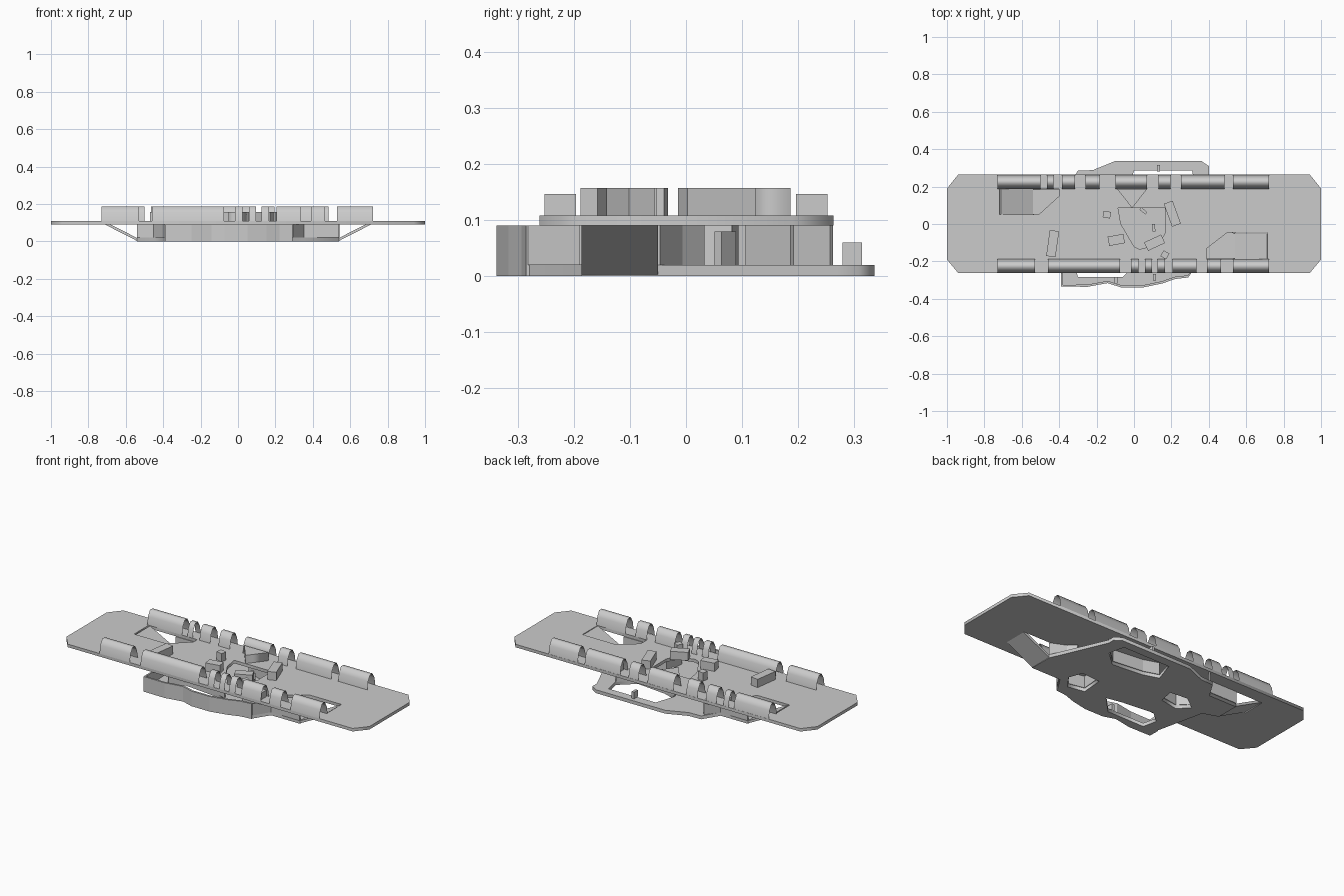
import bpy, bmesh
from mathutils import Matrix

if "Cube" in bpy.data.objects:
    bpy.data.objects.remove(bpy.data.objects["Cube"])


def slab(name, loops, z0, z1):
    """Flat slab from an outline plus hole outlines."""
    cu = bpy.data.curves.new(name, 'CURVE')
    cu.dimensions, cu.fill_mode = '2D', 'BOTH'
    cu.extrude = (z1 - z0) / 2
    for pts in loops:
        s = cu.splines.new('POLY')
        s.points.add(len(pts) - 1)
        for p, (x, y) in zip(s.points, pts):
            p.co = (x, y, 0, 1)
        s.use_cyclic_u = True
    ob = bpy.data.objects.new(name, cu)
    ob.location.z = (z0 + z1) / 2
    bpy.context.collection.objects.link(ob)
    bpy.ops.object.select_all(action='DESELECT')
    ob.select_set(True)
    bpy.context.view_layer.objects.active = ob
    bpy.ops.object.convert(target='MESH')
    return ob


def strip(name, path, offset, thick=0.0, closed=False, smooth=False):
    """Sheet swept from a 3D path along an offset vector."""
    n = len(path)
    verts = list(path) + [tuple(a + b for a, b in zip(p, offset)) for p in path]
    faces = [(i, (i + 1) % n, n + (i + 1) % n, n + i) for i in range(n if closed else n - 1)]
    me = bpy.data.meshes.new(name)
    me.from_pydata(verts, [], faces)
    for f in me.polygons:
        f.use_smooth = smooth
    ob = bpy.data.objects.new(name, me)
    bpy.context.collection.objects.link(ob)
    if thick:
        m = ob.modifiers.new("thickness", 'SOLIDIFY')
        m.thickness, m.offset = thick, 0
    return ob


def wall(name, pts, thick=0.008, z0=0.02, z1=0.09, closed=False):
    return strip(name, [(x, y, z0) for x, y in pts], (0, 0, z1 - z0), thick, closed)


def block(name, x, y, sx, sy, deg, z0, z1):
    bm = bmesh.new()
    bmesh.ops.create_cube(bm, size=1, matrix=Matrix.Translation((x, y, (z0 + z1) / 2))
                          @ Matrix.Rotation(deg * 0.0174533, 4, 'Z')
                          @ Matrix.Diagonal((sx, sy, z1 - z0, 1)))
    me = bpy.data.meshes.new(name)
    bm.to_mesh(me)
    bm.free()
    bpy.context.collection.objects.link(bpy.data.objects.new(name, me))


# upper deck with two ramp openings and the broken centre opening
deck = [(-1, -.19), (-.94, -.262), (.94, -.262), (1, -.19), (1, .19), (.94, .264), (-.94, .264), (-1, .19)]
hole_back = [(-.72, .05), (-.51, .05), (-.4, .15), (-.4, .187), (-.72, .187)]
hole_front = [(.715, -.045), (.5, -.045), (.39, -.13), (.39, -.187), (.715, -.187)]
hole_mid = [(-.085, .085), (-.07, .0), (0, -.12), (.03, -.135), (.13, -.11), (.165, -.05), (.165, .085)]
slab("upper_deck", [deck, hole_back, hole_front, hole_mid], .09, .108)

# lower floor with openings between its walkways
front_edge = [(-.385, -.27), (-.385, -.33), (-.25, -.33), (-.14, -.31), (-.07, -.333),
              (.05, -.333), (.15, -.312), (.22, -.288), (.29, -.28)]
back_edge = [(.4, .27), (.4, .31), (.36, .337), (-.1, .337), (-.22, .288), (-.3, .285)]
outline = front_edge + [(.35, -.187), (.54, -.187), (.54, -.05)] + back_edge \
    + [(-.36, .187), (-.54, .187), (-.54, .05), (-.45, .02)]
opening_back = [(-.04, .16), (.05, .13), (.24, .11), (.33, .19), (.31, .287), (.0, .285)]
opening_front = [(.04, -.18), (-.06, -.16), (-.25, -.14), (-.32, -.2), (-.3, -.283), (-.06, -.283)]
opening_right = [(.18, -.07), (.3, -.06), (.33, -.14), (.27, -.22), (.17, -.2)]
opening_left = [(-.18, .08), (-.29, .09), (-.37, .03), (-.31, -.03), (-.2, -.01)]
slab("lower_floor", [outline, opening_back, opening_front, opening_right, opening_left], 0, .02)

# walls of the lower level
wall("front_wall", front_edge, .012, 0)
wall("back_inner_wall", opening_back[:4])
wall("front_inner_wall", opening_front[:4])
wall("right_core_wall", opening_right, closed=True)
wall("left_core_wall", opening_left, closed=True)
wall("right_ramp_outer_wall", [(.29, -.28), (.35, -.187), (.54, -.187)])
wall("right_ramp_inner_wall", [(.54, -.05), (.45, -.01), (.41, .03)])
wall("left_ramp_outer_wall", [(-.3, .26), (-.36, .187), (-.54, .187)])
wall("left_ramp_inner_wall", [(-.54, .05), (-.45, .02), (-.4, -.1), (-.385, -.27)])

# ramps joining the two levels
for name, s, y in (("front_ramp", 1, -.187), ("back_ramp", -1, .05)):
    strip(name, [(s * .535, y, .008), (s * .715, y, .1)], (0, .137, 0), .014)

# arched rail covers in broken segments along both long edges
profile = [(-.038, .108), (-.03, .155), (-.012, .187), (.012, .187), (.03, .155), (.038, .108)]
rails = {
    ("back_rail_cover", .225): [(-.73, -.5), (-.465, -.43), (-.385, -.315), (-.26, -.185),
                                (-.1, .07), (.13, .195), (.25, .485), (.53, .722)],
    ("front_rail_cover", -.225): [(-.73, -.53), (-.46, -.075), (-.015, .025), (.06, .095),
                                  (.125, .165), (.205, .335), (.39, .465), (.53, .722)],
}
for (name, y), spans in rails.items():
    for a, b in spans:
        strip(name, [(a, y + py, pz) for py, pz in profile], (b - a, 0, 0), smooth=True)
    # hidden block inside the covers
    block("rail_support", .3, y, .05, .057, 0, .108, .147)

# rubble on the deck
slab("rubble_wedge", [[(-.09, .187), (.07, .187), (-.01, .085)]], .108, .157)
for x, y, sx, sy, deg in [(-.435, -.105, .05, .14, -8), (-.145, .05, .04, .035, -10),
                          (-.095, -.085, .085, .05, 10), (.205, .055, .05, .13, 20),
                          (.11, -.1, .1, .05, 25), (.165, -.165, .035, .035, -30)]:
    block("rubble_block", x, y, sx, sy, deg, .108, .157)

# small posts and debris on the lower floor
for x, y in [(.13, .297), (-.095, -.3), (.11, -.285)]:
    block("floor_post", x, y, .016, .035, 0, .02, .06)
for x, y, deg in [(.105, -.02, 5), (.05, .07, 50)]:
    block("centre_debris", x, y, .016, .04, deg, .02, .08)
